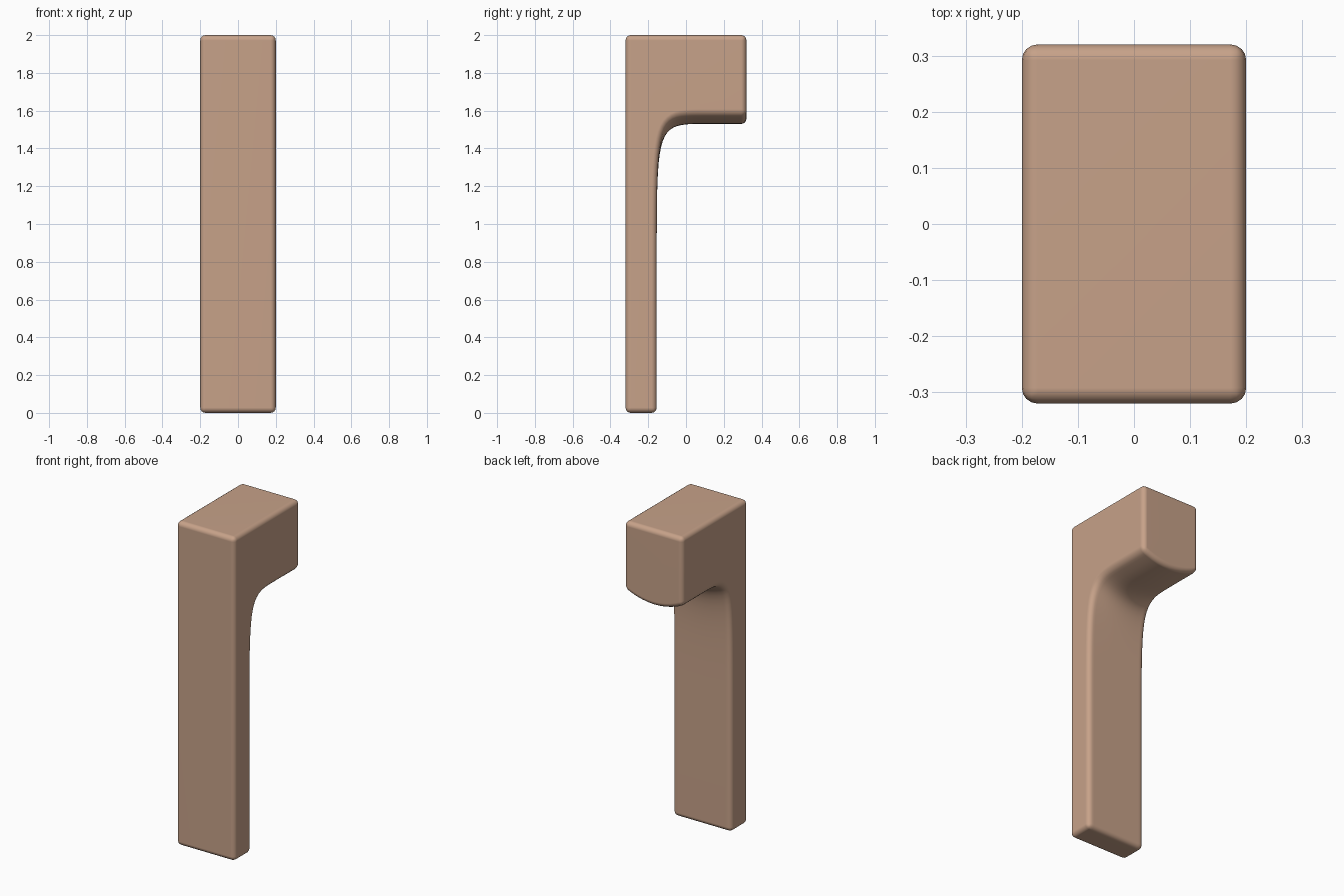
import bpy, bmesh
from mathutils import Vector

cube = bpy.data.objects.get("Cube")
if cube:
    bpy.data.objects.remove(cube, do_unlink=True)

HALF_W, FRONT, BACK, LEG_BACK, TOP = 0.20, -0.32, 0.32, -0.155, 2.0
EDGE_Z, BULGE, COLUMNS, STEPS = 1.58, 0.05, 10, 20


def inner_path(x):
    """Back of the leg sweeping into the underside of the head, which sags at mid width."""
    z = EDGE_Z - BULGE * (1 - (x / HALF_W) ** 2)
    start, corner, end = Vector((x, LEG_BACK, 0.8)), Vector((x, LEG_BACK, z)), Vector((x, 0.1, z))
    pts = [Vector((x, LEG_BACK, 0))]
    for i in range(STEPS + 1):
        t = i / STEPS
        pts.append(start * (1 - t) ** 3 + corner * 3 * t * (1 - t) + end * t ** 3)
    return pts + [Vector((x, BACK, z))]


# Rows of vertices along the inner path, one per column across the width
bm = bmesh.new()
xs = [HALF_W * (2 * i / COLUMNS - 1) for i in range(COLUMNS + 1)]
rows = [[bm.verts.new(p) for p in inner_path(x)] for x in xs]
for a, b in zip(rows, rows[1:]):
    for i in range(len(a) - 1):
        bm.faces.new((a[i], a[i + 1], b[i + 1], b[i]))

# Outer corners and flat outer faces
lo, hi = [[bm.verts.new((x, y, z)) for y, z in ((BACK, TOP), (FRONT, TOP), (FRONT, 0))]
          for x in (-HALF_W, HALF_W)]
bm.faces.new(rows[0] + lo)
bm.faces.new(rows[-1] + hi)
bm.faces.new((lo[0], hi[0], hi[1], lo[1]))
bm.faces.new((lo[1], hi[1], hi[2], lo[2]))
bm.faces.new([r[-1] for r in rows] + [hi[0], lo[0]])
bm.faces.new([r[0] for r in rows] + [hi[2], lo[2]])
bmesh.ops.recalc_face_normals(bm, faces=bm.faces)

# Soft rounding on the outer edges
sharp = [e for e in bm.edges if e.calc_face_angle(0) > 0.7]
bmesh.ops.bevel(bm, geom=sharp, offset=0.028, segments=4, profile=0.5,
                affect='EDGES', clamp_overlap=False)
bmesh.ops.recalc_face_normals(bm, faces=bm.faces)

mesh = bpy.data.meshes.new("hooked_handle")
bm.to_mesh(mesh)
bm.free()
handle = bpy.data.objects.new("hooked_handle", mesh)
bpy.context.collection.objects.link(handle)

# Warm tan finish
tan = bpy.data.materials.new("warm_tan")
tan.use_nodes = True
tan.diffuse_color = (0.57, 0.36, 0.25, 1)
tan.node_tree.nodes["Principled BSDF"].inputs["Base Color"].default_value = tan.diffuse_color
mesh.materials.append(tan)

# Smooth shading that keeps the large faces flat
mesh.shade_smooth()
weighted = handle.modifiers.new("weighted_normals", 'WEIGHTED_NORMAL')
weighted.keep_sharp = True
